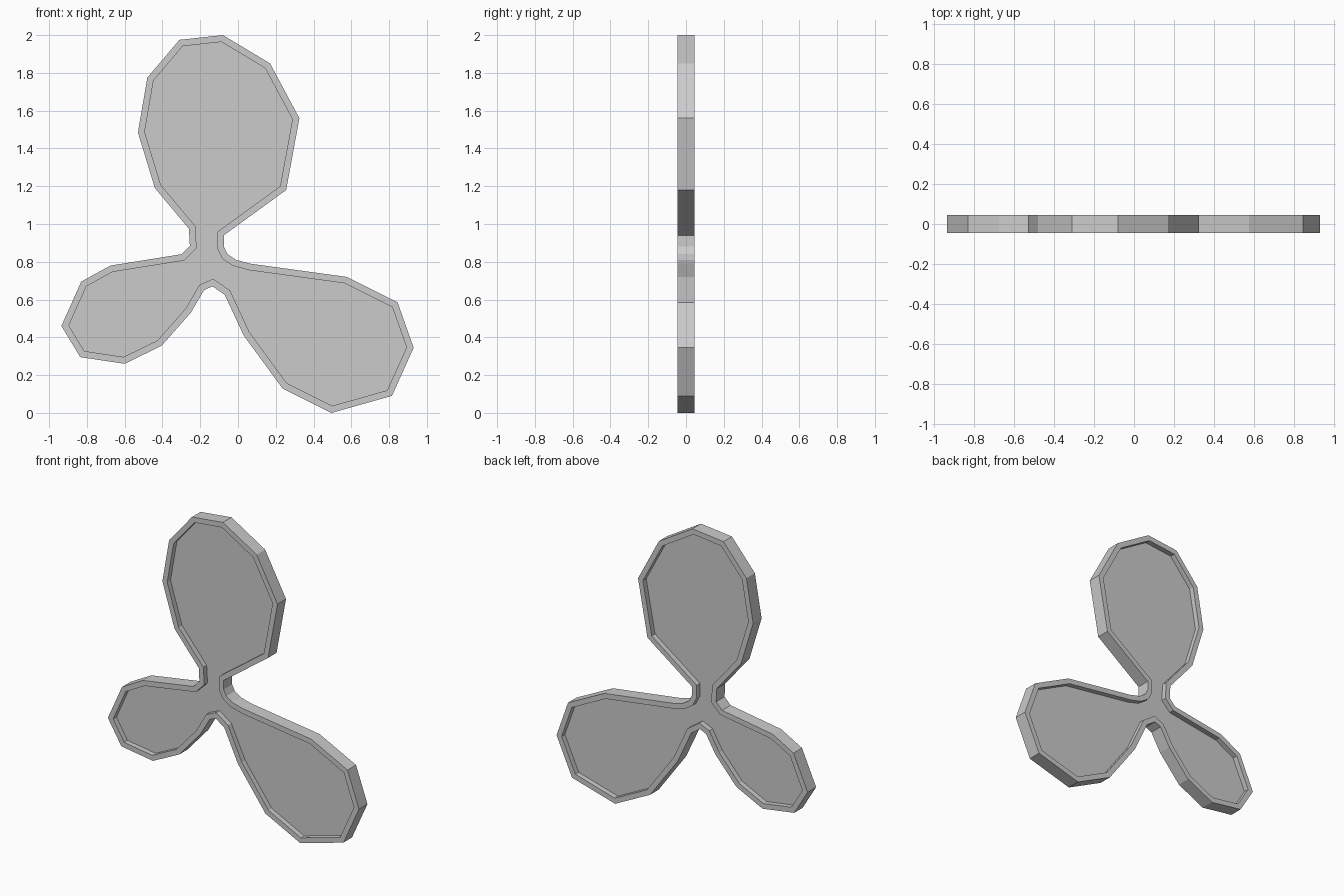
import bpy
import bmesh

cube = bpy.data.objects.get("Cube")
if cube:
    bpy.data.objects.remove(cube, do_unlink=True)

THICKNESS = 0.09
RIM_WIDTH = 0.035
RECESS_DEPTH = 0.035

# Outline in (x, z), clockwise: one list per blade, with its neck fillet
top_blade = [(-0.26, 0.975), (-0.44, 1.19), (-0.53, 1.485), (-0.48, 1.775),
             (-0.31, 1.975), (-0.08, 2.0), (0.17, 1.85), (0.325, 1.56),
             (0.255, 1.18), (-0.075, 0.94), (-0.075, 0.88), (-0.055, 0.84)]
left_blade = [(-0.01, 0.81), (0.065, 0.79), (0.575, 0.72), (0.845, 0.585),
              (0.93, 0.345), (0.815, 0.09), (0.495, 0), (0.235, 0.13),
              (0.03, 0.41), (-0.07, 0.625), (-0.135, 0.67)]
right_blade = [(-0.18, 0.65), (-0.25, 0.53), (-0.405, 0.355), (-0.6, 0.26),
               (-0.835, 0.295), (-0.935, 0.46), (-0.83, 0.695),
               (-0.675, 0.78), (-0.3, 0.84), (-0.255, 0.885)]


def make_material(name, value):
    material = bpy.data.materials.new(name)
    material.use_nodes = True
    color = (value, value, value, 1)
    material.diffuse_color = color
    material.node_tree.nodes["Principled BSDF"].inputs["Base Color"].default_value = color
    return material


def sink_panel(bm, face):
    """Inset a flat face to leave a rim, then push the middle inwards."""
    direction = face.normal.copy()
    # Thin step for the rim, followed by a straight-walled recess
    bmesh.ops.inset_region(bm, faces=[face], thickness=RIM_WIDTH,
                           use_even_offset=True, use_boundary=True)
    result = bmesh.ops.extrude_discrete_faces(bm, faces=[face])
    panel = result["faces"][0]
    bmesh.ops.translate(bm, verts=panel.verts, vec=-direction * RECESS_DEPTH)


# Solid three-bladed slab
bm = bmesh.new()
outline = top_blade + left_blade + right_blade
verts = [bm.verts.new((x, -THICKNESS / 2, z)) for x, z in outline]
front = bm.faces.new(verts)
extruded = bmesh.ops.extrude_face_region(bm, geom=[front], use_keep_orig=True)
back_verts = [item for item in extruded["geom"] if isinstance(item, bmesh.types.BMVert)]
bmesh.ops.translate(bm, verts=back_verts, vec=(0, THICKNESS, 0))
bmesh.ops.recalc_face_normals(bm, faces=bm.faces[:])
bm.normal_update()

# Recessed panel on both sides
for face in [f for f in bm.faces if abs(f.normal.y) > 0.9]:
    sink_panel(bm, face)

mesh = bpy.data.meshes.new("three_blade_rotor")
bm.to_mesh(mesh)
bm.free()
mesh.materials.append(make_material("light grey", 0.6))
rotor = bpy.data.objects.new("three_blade_rotor", mesh)
bpy.context.collection.objects.link(rotor)
